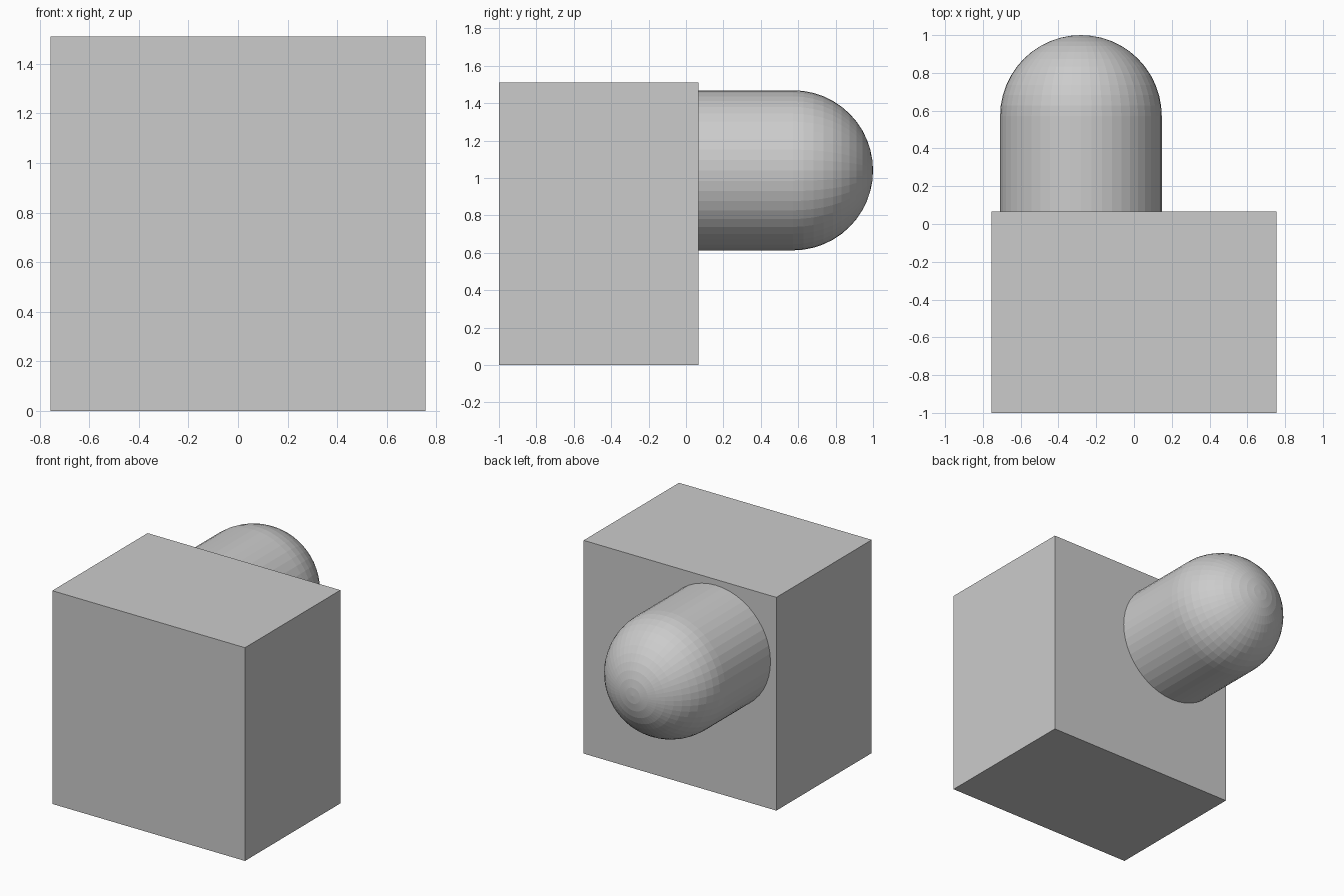
import bpy, bmesh
from math import pi, sin, cos

if "Cube" in bpy.data.objects:
    bpy.data.objects.remove(bpy.data.objects["Cube"])

SEGMENTS = 48
RINGS = 12


def make_object(name, bm):
    bmesh.ops.recalc_face_normals(bm, faces=bm.faces)
    mesh = bpy.data.meshes.new(name)
    bm.to_mesh(mesh)
    bm.free()
    obj = bpy.data.objects.new(name, mesh)
    bpy.context.collection.objects.link(obj)
    return obj


# Solid block
X, Y0, Y1, TOP = 0.755, -1.0, 0.067, 1.51
bm = bmesh.new()
bmesh.ops.create_cube(bm, size=1)
bmesh.ops.scale(bm, vec=(2 * X, Y1 - Y0, TOP), verts=bm.verts)
bmesh.ops.translate(bm, vec=(0, (Y0 + Y1) / 2, TOP / 2), verts=bm.verts)
make_object("block", bm)

# Round-ended peg out of the back: lathed around the y axis
R, CX, CZ = 0.428, -0.281, 1.041
profile = [(R, Y1)]
profile += [(R * cos(a), 1 - R + R * sin(a))
            for a in (i * pi / 2 / RINGS for i in range(RINGS))]
bm = bmesh.new()
loops = [[bm.verts.new((CX + r * cos(t), y, CZ + r * sin(t)))
          for t in (2 * pi * k / SEGMENTS for k in range(SEGMENTS))]
         for r, y in profile]
tip = bm.verts.new((CX, 1, CZ))
for k in range(SEGMENTS):
    n = (k + 1) % SEGMENTS
    for a, b in zip(loops, loops[1:]):
        bm.faces.new((a[k], a[n], b[n], b[k]))
    bm.faces.new((loops[-1][k], loops[-1][n], tip))
make_object("rounded_peg", bm)
